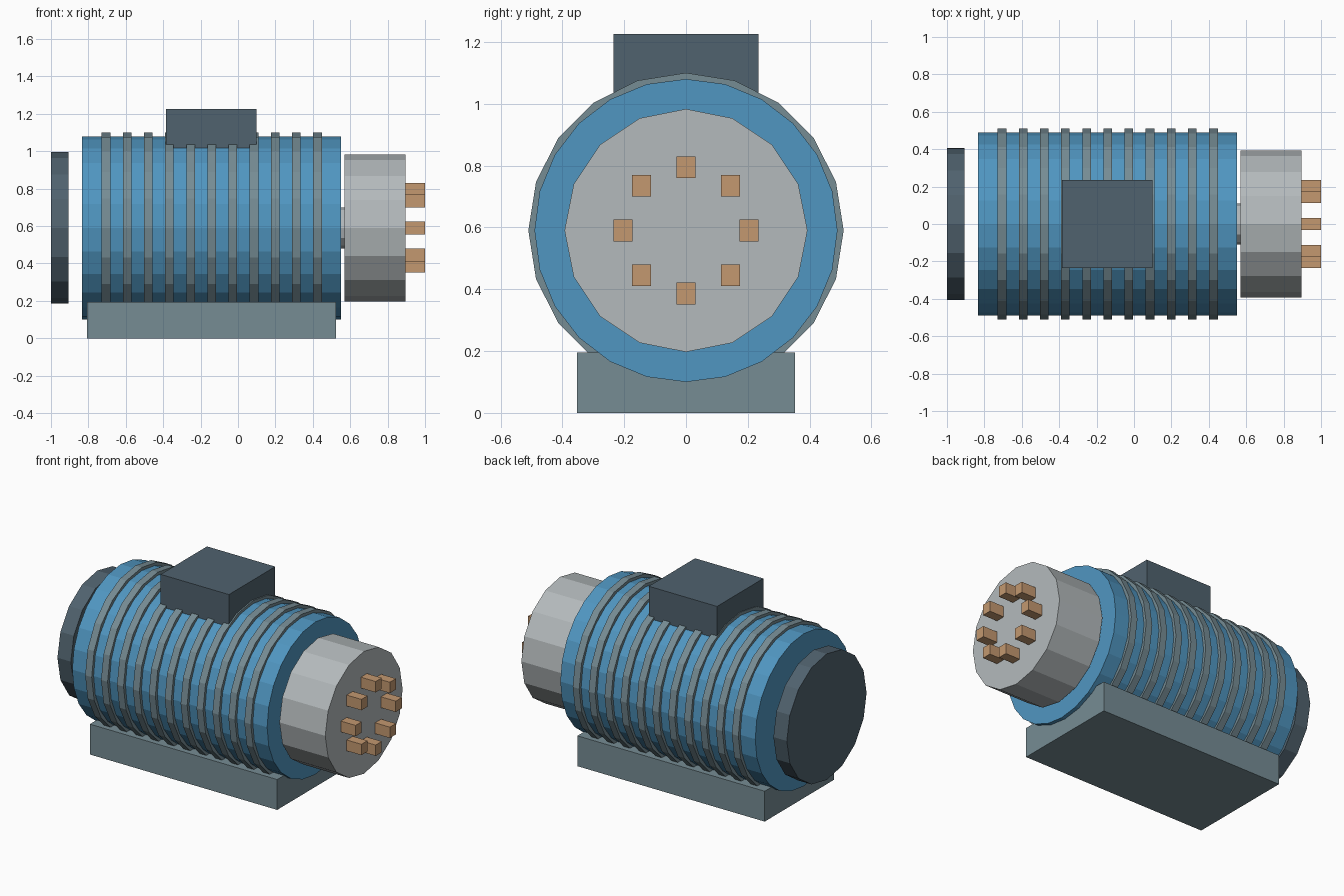
import bpy
import math

cube = bpy.data.objects.get("Cube")
if cube:
    bpy.data.objects.remove(cube, do_unlink=True)

AXIS_Z = 0.59  # height of the motor axis


def material(name, rgb):
    """Flat material from 0-255 display values, stored as linear."""
    linear = [((c / 255 + 0.055) / 1.055) ** 2.4 for c in rgb]
    mat = bpy.data.materials.new(name)
    mat.use_nodes = True
    mat.diffuse_color = (*linear, 1)
    mat.node_tree.nodes["Principled BSDF"].inputs["Base Color"].default_value = (*linear, 1)
    return mat


blue = material("blue paint", (80, 150, 193))
fin_grey = material("slate grey", (118, 140, 148))
light_grey = material("light metal", (180, 186, 188))
dark = material("dark slate", (80, 98, 110))
copper = material("copper", (195, 152, 112))


def drum(name, x0, x1, radius, sides, mat):
    """Faceted cylinder lying along x on the motor axis."""
    bpy.ops.mesh.primitive_cylinder_add(
        vertices=sides, radius=radius, depth=x1 - x0,
        location=((x0 + x1) / 2, 0, AXIS_Z), rotation=(0, math.pi / 2, 0))
    obj = bpy.context.object
    obj.name = name
    obj.data.materials.append(mat)


def box(name, low, high, mat):
    """Block between two opposite corners."""
    center = [(a + b) / 2 for a, b in zip(low, high)]
    bpy.ops.mesh.primitive_cube_add(size=1, location=center)
    obj = bpy.context.object
    obj.name = name
    obj.scale = [b - a for a, b in zip(low, high)]
    bpy.ops.object.transform_apply(location=False, rotation=False, scale=True)
    obj.data.materials.append(mat)


# Motor housing, rear cover, shaft and coupling
drum("motor_housing", -0.835, 0.55, 0.49, 24, blue)
drum("rear_cover", -1.0, -0.905, 0.405, 16, dark)
drum("shaft", 0.5, 0.6, 0.11, 12, light_grey)
drum("coupling", 0.57, 0.895, 0.393, 16, light_grey)

# Cooling fins
for i in range(11):
    x = -0.706 + i * 0.1131
    drum(f"cooling_fin_{i + 1}", x - 0.023, x + 0.023, 0.51, 20, fin_grey)

# Mounting base and terminal box
box("mounting_base", (-0.806, -0.352, 0), (0.525, 0.352, 0.195), fin_grey)
box("terminal_box", (-0.385, -0.235, 0.98), (0.1, 0.235, 1.225), dark)

# Ring of coupling teeth
for i in range(8):
    angle = i * math.pi / 4
    y, z = 0.204 * math.cos(angle), AXIS_Z + 0.204 * math.sin(angle)
    box(f"coupling_tooth_{i + 1}", (0.88, y - 0.031, z - 0.035),
        (1.0, y + 0.031, z + 0.035), copper)
